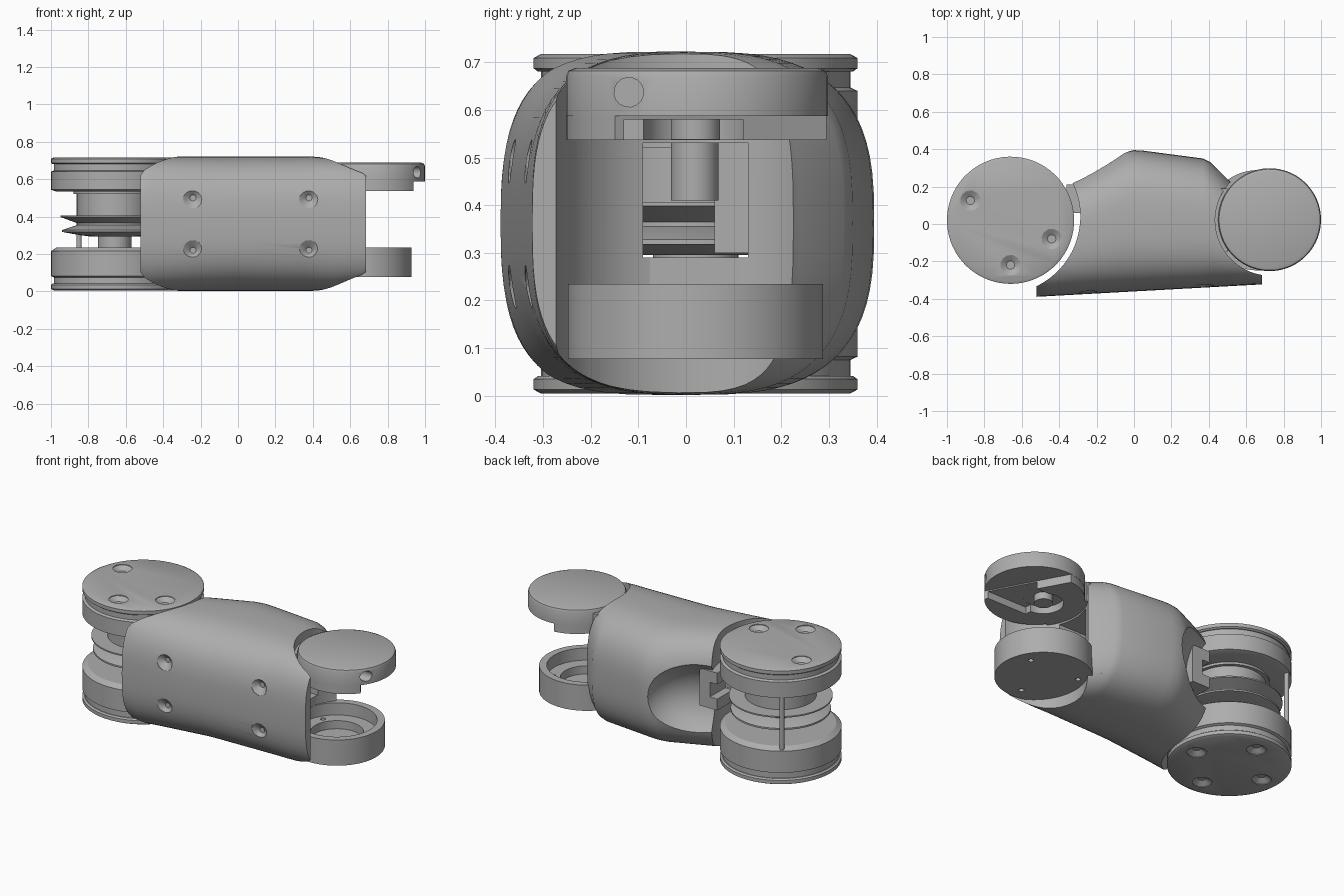
import bpy, bmesh, math
from mathutils import Matrix, Vector

old = bpy.data.objects.get("Cube")
if old:
    bpy.data.objects.remove(old, do_unlink=True)

GREY = (0.42, 0.42, 0.42, 1)
mat = bpy.data.materials.new("machined grey")
mat.use_nodes = True
mat.diffuse_color = GREY
mat.node_tree.nodes["Principled BSDF"].inputs["Base Color"].default_value = GREY

ELBOW = (-0.66, 0.02)
WRIST = (0.725, 0.023)
FORK = (0.66, 0.02)
MID = 0.362


def make(name, bm):
    bmesh.ops.recalc_face_normals(bm, faces=bm.faces)
    if bm.calc_volume(signed=True) < 0:
        bmesh.ops.reverse_faces(bm, faces=bm.faces)
    mesh = bpy.data.meshes.new(name)
    bm.to_mesh(mesh)
    bm.free()
    mesh.materials.append(mat)
    ob = bpy.data.objects.new(name, mesh)
    bpy.context.collection.objects.link(ob)
    return ob


def smooth(ob, angle=32):
    bpy.ops.object.select_all(action="DESELECT")
    ob.select_set(True)
    bpy.context.view_layer.objects.active = ob
    bpy.ops.object.shade_smooth_by_angle(angle=math.radians(angle))
    return ob


def loft(name, rings, matrix=Matrix()):
    """Skin closed rings of points and cap both ends."""
    bm = bmesh.new()
    rows = [[bm.verts.new(p) for p in ring] for ring in rings]
    n = len(rows[0])
    for a, b in zip(rows, rows[1:]):
        for i in range(n):
            j = (i + 1) % n
            bm.faces.new((a[i], a[j], b[j], b[i]))
    bm.faces.new(rows[0])
    bm.faces.new(rows[-1])
    bm.transform(matrix)
    return make(name, bm)


def lathe(name, centre, profile, sides=64, matrix=Matrix()):
    """Stack of circles around a vertical axis: (radius, height) pairs."""
    turn = [2 * math.pi * (i + 0.37) / sides for i in range(sides)]
    return loft(name, [[(centre[0] + r * math.cos(t), centre[1] + r * math.sin(t), z)
                        for t in turn] for r, z in profile], matrix)


def box(name, lo, hi, spin=0.0):
    bm = bmesh.new()
    bmesh.ops.create_cube(bm, size=1)
    lo, hi = Vector(lo), Vector(hi)
    for v in bm.verts:
        v.co = (lo + hi) / 2 + v.co * (hi - lo)
    if spin:
        pivot = Vector((*WRIST, 0))
        bmesh.ops.rotate(bm, verts=bm.verts, cent=pivot, matrix=Matrix.Rotation(spin, 3, "Z"))
    return make(name, bm)


def screw_hole(at, tilt, depth=0.034):
    """Countersunk cutter sinking along +z, tilted about x."""
    r = 0.055
    profile = [(r, -0.03), (r, 0.004), (r * 0.5, depth * 0.7), (r * 0.3, depth)]
    return lathe("cutter", (0, 0), profile, 12,
                 Matrix.Translation(at) @ Matrix.Rotation(tilt, 4, "X"))


def cut(ob, cutters):
    for c in cutters:
        c.hide_render = True
        mod = ob.modifiers.new("cut", "BOOLEAN")
        mod.object, mod.operation, mod.solver = c, "DIFFERENCE", "EXACT"
    deps = bpy.context.evaluated_depsgraph_get()
    mesh = bpy.data.meshes.new_from_object(ob.evaluated_get(deps))
    ob.modifiers.clear()
    ob.data = mesh
    for c in cutters:
        bpy.data.objects.remove(c, do_unlink=True)
    return ob


# Main housing: rounded sections following the front and back outlines
def front_at(x):
    return -0.388 + 0.055 * (x + 0.5)


def section(x, back, half, count=72):
    front = front_at(x)
    mid, wide = (front + back) / 2, (back - front) / 2
    ring = []
    for i in range(count):
        t = 2 * math.pi * i / count
        c, s = math.cos(t), math.sin(t)
        ring.append((x, mid + wide * math.copysign(abs(c) ** 0.7, c),
                     MID + half * math.copysign(abs(s) ** 0.7, s)))
    return ring


stations = [(-0.52, 0.13, 0.33), (-0.5, 0.14, 0.352), (-0.45, 0.17, 0.36), (-0.33, 0.24, 0.36),
            (-0.18, 0.32, 0.36), (-0.05, 0.385, 0.36), (0.0, 0.395, 0.36), (0.05, 0.392, 0.36),
            (0.37, 0.35, 0.36), (0.41, 0.33, 0.358), (0.5, 0.24, 0.35), (0.66, 0.1, 0.33),
            (0.685, 0.08, 0.315)]
housing = loft("housing", [section(*s) for s in stations])

bm = bmesh.new()
bmesh.ops.create_uvsphere(bm, u_segments=40, v_segments=24, radius=1)
bm.transform(Matrix.Translation((-0.43, 0.42, MID)) @ Matrix.Diagonal((0.42, 0.3, 0.29, 1)))
scoop = make("cutter", bm)
housing_screws = [screw_hole((x, front_at(x), z), -math.pi / 2)
                  for x in (-0.24, 0.38) for z in (0.22, 0.5)]
cut(housing, [lathe("cutter", (-0.70, 0.04), [(0.413, -1), (0.413, 1)], 96),
              lathe("cutter", (0.73, 0.02), [(0.296, -1), (0.296, 1)], 96),
              scoop, box("cutter", (-1, -0.09, 0.29), (1, 0.13, 0.53))] + housing_screws)
smooth(housing)

# Inner frame at the wrist end, with a cable post in the channel
for side, y0, y1 in (("front", -0.2, -0.09), ("back", 0.13, 0.24)):
    box(side + "_inner_wall", (0.3, y0, 0.24), (0.45, y1, 0.54))
box("inner_sill", (0.3, -0.2, 0.235), (0.45, 0.24, 0.29))
smooth(lathe("channel_post", (0.25, 0.018), [(0.05, 0.41), (0.05, 0.535)], 32))

# Elbow joint: mirrored end drums with screwed caps
for name, flip in (("lower", False), ("upper", True)):
    def height(z):
        return 0.722 - z if flip else z
    drum = [(0.325, 0.03), (0.325, 0.075), (0.34, 0.082), (0.34, 0.178 if flip else 0.215),
            (0.31, 0.188 if flip else 0.235)]
    smooth(lathe(name + "_elbow_drum", ELBOW, [(r, height(z)) for r, z in drum]))
    cap = lathe(name + "_elbow_cap", ELBOW,
                [(r, height(z)) for r, z in ((0.325, 0.005), (0.34, 0.013), (0.34, 0.035),
                                             (0.33, 0.042))])
    spots = ([(-0.215, 0.105), (0.22, -0.1), (0, -0.24)] if flip
             else [(0.23, 0), (-0.23, 0), (0, 0.23), (0, -0.23)])
    cut(cap, [screw_hole((ELBOW[0] + x, ELBOW[1] + y, height(0.005)),
                         math.pi if flip else 0, 0.03) for x, y in spots])
    smooth(cap)

# Elbow spindle with two flared cable pulleys
smooth(lathe("elbow_spindle", ELBOW, [(0.09, 0.22), (0.09, 0.31)], 32))
smooth(lathe("elbow_motor", ELBOW, [(0.2, 0.4), (0.2, 0.52), (0.22, 0.52), (0.22, 0.55)]))
smooth(lathe("upper_pulley", ELBOW, [(0.2, 0.345), (0.2, 0.365), (0.29, 0.398), (0.29, 0.406),
                                     (0.2, 0.406)]))
smooth(lathe("lower_pulley", ELBOW, [(0.14, 0.295), (0.18, 0.3), (0.28, 0.318), (0.28, 0.328),
                                     (0.2, 0.355)]))
smooth(lathe("elbow_rod", (-0.85, 0.28), [(0.014, 0.22), (0.014, 0.55)], 16))
bracket = box("elbow_bracket", (-0.36, 0.06, 0.3), (-0.24, 0.21, 0.53))
cut(bracket, [box("cutter", (-0.5, 0, 0.37), (-0.31, 0.3, 0.46))])

# Wrist fork, upper side: rounded cap over a skirt trimmed at an angle and notched
cap = lathe("wrist_cap", WRIST, [(0.275, 0.587), (0.275, 0.67), (0.27, 0.682), (0.255, 0.688)])
side_hole = lathe("cutter", (0, 0), [(0.031, -0.1), (0.031, 0.1)], 16,
                  Matrix.Translation((0.97, -0.12, 0.637)) @ Matrix.Rotation(math.pi / 2, 4, "Y"))
smooth(cut(cap, [side_hole]))
skirt = lathe("wrist_skirt", WRIST, [(0.274, 0.537), (0.274, 0.59)])
edge = WRIST[0] + 0.104
cut(skirt, [box("cutter", (edge, -1, 0.5), (edge + 1, 1, 0.7), math.radians(28.8)),
            box("cutter", (0.66, -0.13, 0.5), (1.1, 0.12, 0.58)),
            lathe("cutter", FORK, [(0.11, 0.5), (0.11, 0.581)], 40)])
smooth(skirt)
smooth(lathe("wrist_boss", FORK, [(0.052, 0.538), (0.052, 0.59)], 32))

# Wrist fork, lower side: stepped bearing cup
cup = lathe("wrist_cup", FORK, [(0.268, 0.077), (0.268, 0.235)])
holes = [lathe("cutter", (FORK[0] + 0.19 * math.cos(a), FORK[1] + 0.19 * math.sin(a)),
               [(0.015, 0), (0.015, 0.3)], 12) for a in (0.5, 2.6, 4.7)]
cut(cup, [lathe("cutter", FORK, [(0.225, 0.16), (0.225, 0.3)]),
          lathe("cutter", FORK, [(0.15, 0.11), (0.15, 0.2)])] + holes)
smooth(cup)

# Arms joining the fork to the housing
box("upper_fork_arm", (0.3, -0.15, 0.54), (0.5, 0.19, 0.66))
box("lower_fork_arm", (0.3, -0.2, 0.085), (0.435, 0.24, 0.233))
